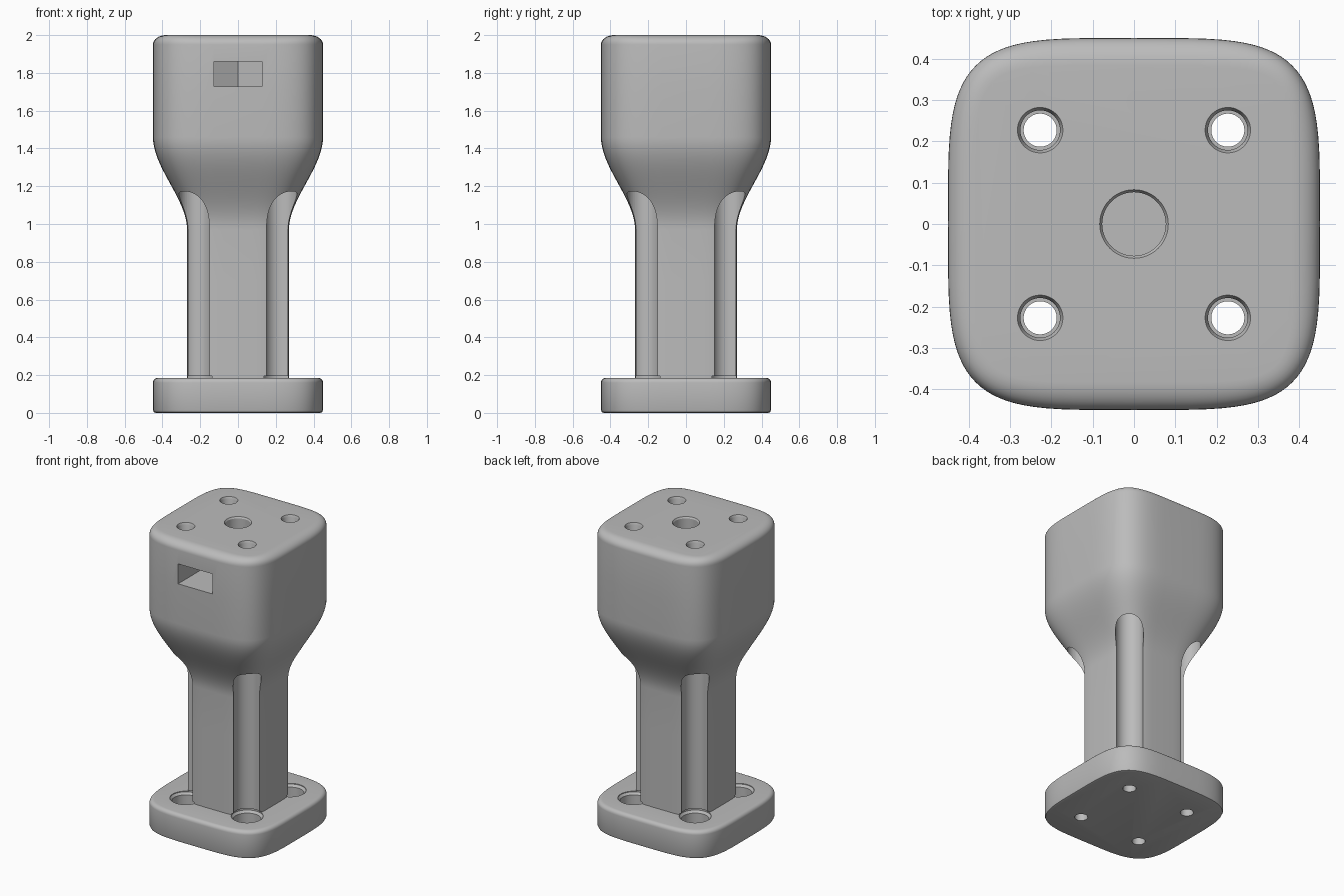
import bpy
import bmesh
from math import cos, sin, pi, copysign

if "Cube" in bpy.data.objects:
    bpy.data.objects.remove(bpy.data.objects["Cube"], do_unlink=True)

grey = bpy.data.materials.new("plain grey")
grey.use_nodes = True
COLOR = (0.5, 0.5, 0.5, 1)
grey.diffuse_color = COLOR
grey.node_tree.nodes["Principled BSDF"].inputs["Base Color"].default_value = COLOR


def squircle(half, power, steps=96):
    """Soft-cornered square outline."""
    def soft(v):
        return 0 if abs(v) < 1e-6 else copysign(half * abs(v) ** (2 / power), v)
    return [(soft(cos(2 * pi * i / steps)), soft(sin(2 * pi * i / steps))) for i in range(steps)]


def circle(radius, steps=48):
    return [(radius * cos(2 * pi * i / steps), radius * sin(2 * pi * i / steps)) for i in range(steps)]


def loft(name, rings, at=(0, 0)):
    """Closed solid through a stack of (outline, z) rings."""
    bm = bmesh.new()
    loops = [[bm.verts.new((x + at[0], y + at[1], z)) for x, y in outline] for outline, z in rings]
    for low, high in zip(loops, loops[1:]):
        for i in range(len(low)):
            j = (i + 1) % len(low)
            bm.faces.new((low[i], low[j], high[j], high[i]))
    bm.faces.new(loops[0][::-1])
    bm.faces.new(loops[-1])
    mesh = bpy.data.meshes.new(name)
    bm.to_mesh(mesh)
    bm.free()
    mesh.materials.append(grey)
    ob = bpy.data.objects.new(name, mesh)
    bpy.context.collection.objects.link(ob)
    return ob


HALF, NECK, POWER = 0.45, 0.27, 4.3

# Foot plate with softened edges
profile = [(HALF - 0.015, 0, POWER), (HALF - 0.004, 0.004, POWER), (HALF, 0.015, POWER)]
for k in range(6):
    a = k / 5 * pi / 2
    profile.append((HALF - 0.025 * (1 - cos(a)), 0.16 + 0.025 * sin(a), POWER))
# Column
profile += [(NECK, z, POWER) for z in (0.185, 0.45, 0.7, 0.97)]
# Flare up to the head
for k in range(1, 21):
    t = k / 20
    profile.append((NECK + (HALF - NECK) * t * t * (3 - 2 * t), 0.97 + 0.49 * t, POWER))
# Head with a rounded top rim
profile.append((HALF, 1.7, POWER))
for k in range(9):
    a = k / 8 * pi / 2
    profile.append((HALF - 0.068 * (1 - cos(a)), 1.95 + 0.05 * sin(a), POWER + 2 * (1 - cos(a))))
body = loft("pedestal_body", [(squircle(h, p), z) for h, z, p in profile])

# Corner bolt bores: pilot hole, counterbore that flutes the column, chamfered exit
bore = [(0.04, -0.1), (0.04, 0.1), (0.085, 0.1), (0.085, 0.165), (0.097, 0.18), (0.097, 0.195),
        (0.085, 0.196), (0.085, 1.45), (0.048, 1.45), (0.048, 1.985), (0.055, 2.0), (0.055, 2.1)]
cutters = [loft("bolt_bore_cutter", [(circle(r), z) for r, z in bore], (sx * 0.227, sy * 0.227))
           for sx in (-1, 1) for sy in (-1, 1)]

# Blind centre bore
centre = [(0.077, 1.5), (0.077, 1.99), (0.083, 2.0), (0.083, 2.1)]
cutters.append(loft("centre_bore_cutter", [(circle(r), z) for r, z in centre]))

# Nut pocket from the front, ending in a hexagon point
w = 0.128
pocket = [(-w, -0.6), (w, -0.6), (w, w * 0.577), (0, w * 1.155), (-w, w * 0.577)]
cutters.append(loft("nut_pocket_cutter", [(pocket, 1.727), (pocket, 1.86)]))

bpy.context.view_layer.objects.active = body
for cutter in cutters:
    cut = body.modifiers.new("cut", "BOOLEAN")
    cut.operation = "DIFFERENCE"
    cut.solver = "EXACT"
    cut.object = cutter
    bpy.ops.object.modifier_apply(modifier=cut.name)
    bpy.data.objects.remove(cutter, do_unlink=True)

bpy.ops.object.select_all(action="DESELECT")
body.select_set(True)
bpy.ops.object.shade_smooth_by_angle(angle=pi / 6)
